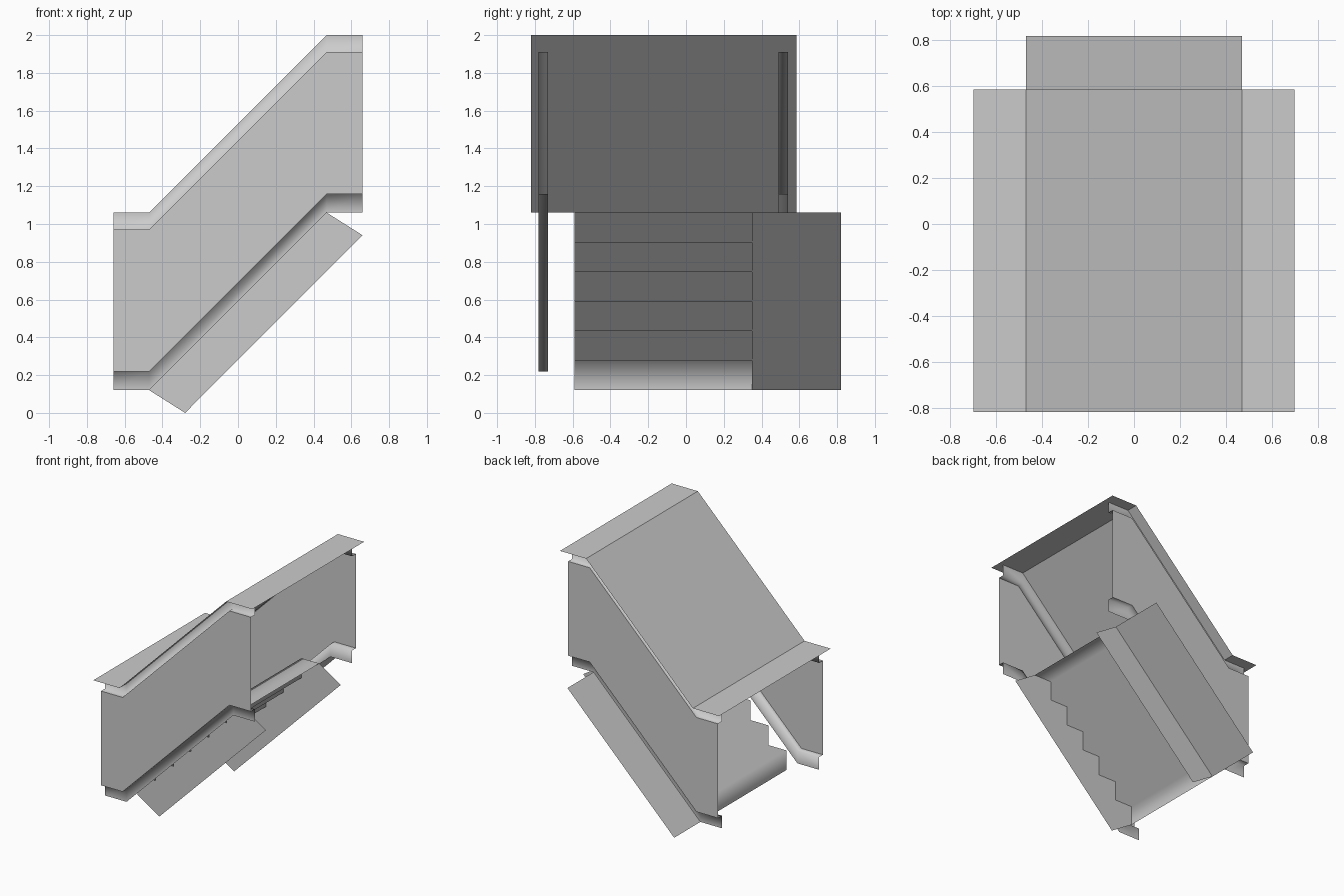
import bpy

if "Cube" in bpy.data.objects:
    bpy.data.objects.remove(bpy.data.objects["Cube"])

RUN = 0.47      # half length of the 45 degree slope
END = 0.66      # half length of the side walls
STEPS = 6


def make(name, verts, faces, smooth=False):
    mesh = bpy.data.meshes.new(name)
    mesh.from_pydata(verts, [], faces)
    if smooth:
        mesh.polygons.foreach_set("use_smooth", [True] * len(mesh.polygons))
    mesh.update()
    obj = bpy.data.objects.new(name, mesh)
    bpy.context.collection.objects.link(obj)
    return obj


def loft(name, rows, smooth=False, flip=False):
    """Skin a sheet between rows of points."""
    n = len(rows[0])
    verts = [p for row in rows for p in row]
    faces = []
    for r in range(len(rows) - 1):
        for i in range(n - 1):
            a = r * n + i
            f = (a, a + 1, a + n + 1, a + n)
            faces.append(f[::-1] if flip else f)
    return make(name, verts, faces, smooth)


def rail(y, z, end=END):
    """Flat - slope - flat line whose lower landing is at height z."""
    top = z + 2 * RUN
    return [(-end, y, z), (-RUN, y, z), (RUN, y, top), (end, y, top)]


# roof sheet
loft("roof", [rail(-0.82, 1.06, 0.70), rail(0.585, 1.06, 0.70)])

# side walls: outer panel with recessed trim strips above and below
for side, y_out, y_in in (("front", -0.78, -0.73), ("back", 0.54, 0.49)):
    flip = side == "back"
    loft(side + "_wall_panel", [rail(y_out, 0.22), rail(y_out, 0.97)], flip=flip)
    loft(side + "_upper_trim",
         [rail(y_out, 0.97), rail(y_in, 0.97), rail(y_in, 1.06)], True, flip)
    loft(side + "_lower_trim",
         [rail(y_in, 0.12), rail(y_in, 0.22), rail(y_out, 0.22)], True, flip)

# stair profile, bottom to top
s = 2 * RUN / STEPS
profile = [(-RUN, 0.12)]
for i in range(STEPS):
    profile += [(-RUN + i * s, 0.12 + (i + 1) * s),
                (-RUN + (i + 1) * s, 0.12 + (i + 1) * s)]

# stair sheet
Y0, Y1 = -0.59, 0.35
loft("stairs", [[(x, y, z) for x, z in profile] for y in (Y0, Y1)], smooth=True)

# stringer plates on both sides of the stairs
outline = profile + [(0.66, 0.94), (-0.28, 0.0)]
for name, y in (("front_stringer", Y0), ("back_stringer", Y1)):
    ring = list(range(len(outline)))
    make(name, [(x, y, z) for x, z in outline],
         [ring[::-1] if y < 0 else ring])

# smooth ramp beside the stairs
loft("side_ramp", [[(-RUN, y, 0.12), (RUN, y, 1.06)] for y in (Y1, 0.82)])
